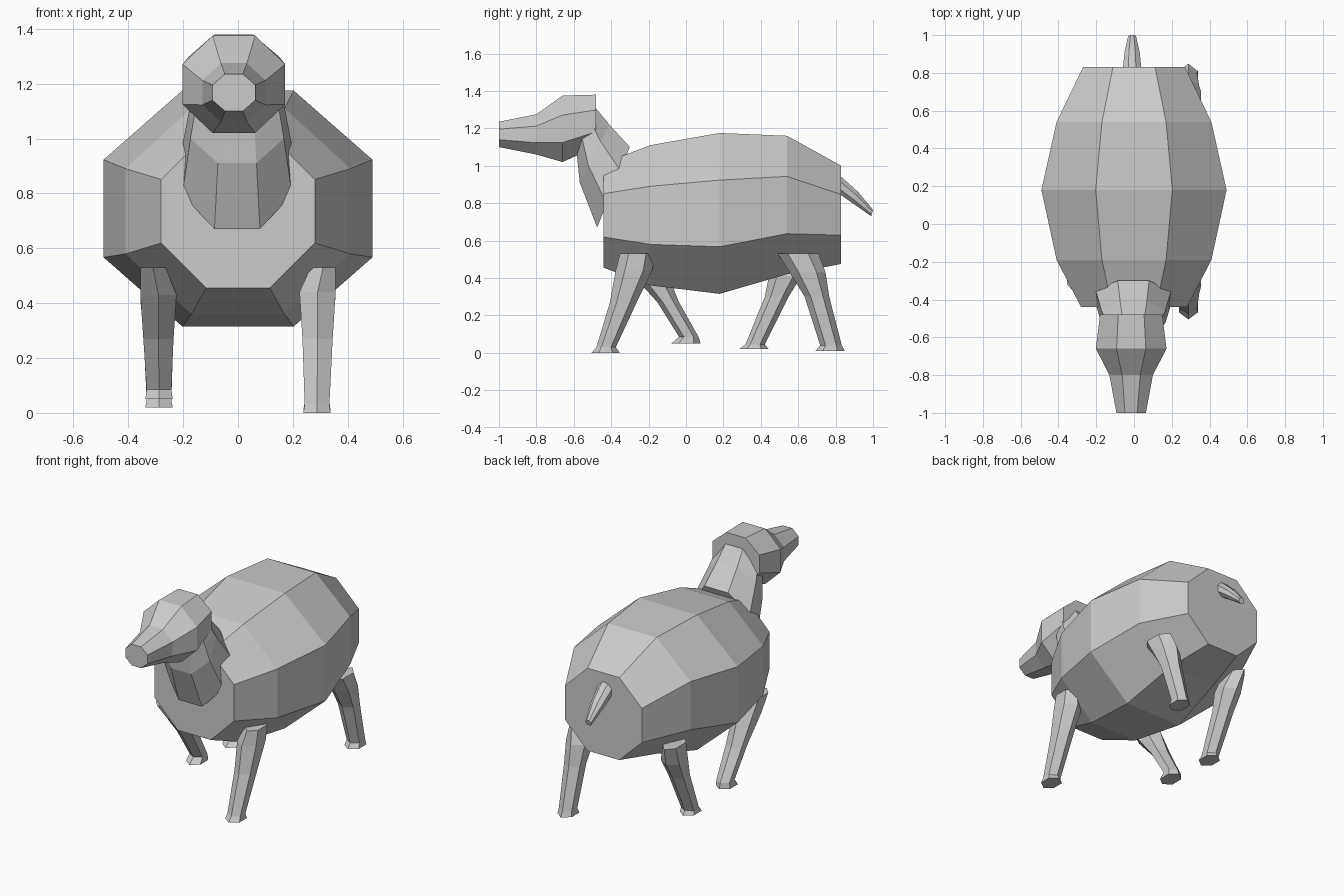
import bpy, bmesh, math
from mathutils import Vector

cube = bpy.data.objects.get("Cube")
if cube:
    bpy.data.objects.remove(cube)

grey = bpy.data.materials.new("plain grey")
grey.use_nodes = True
GREY = (0.6, 0.6, 0.6, 1)
grey.diffuse_color = GREY
grey.node_tree.nodes["Principled BSDF"].inputs["Base Color"].default_value = GREY


def loft(name, rings, sides=8):
    """Skin flat-sided rings given as (centre, half width along x, second half axis)."""
    bm = bmesh.new()
    loops = []
    grow = 1 / math.cos(math.pi / sides)
    for centre, half_x, axis in rings:
        loop = []
        for k in range(sides):
            a = (k + 0.5) * math.tau / sides
            p = Vector(centre) + grow * (Vector((half_x, 0, 0)) * math.cos(a)
                                         + Vector(axis) * math.sin(a))
            loop.append(bm.verts.new(p))
        loops.append(loop)
    for lo, hi in zip(loops, loops[1:]):
        for k in range(sides):
            n = (k + 1) % sides
            bm.faces.new((lo[k], lo[n], hi[n], hi[k]))
    bm.faces.new(loops[0])
    bm.faces.new(loops[-1])
    bmesh.ops.recalc_face_normals(bm, faces=bm.faces)
    mesh = bpy.data.meshes.new(name)
    bm.to_mesh(mesh)
    bm.free()
    mesh.materials.append(grey)
    obj = bpy.data.objects.new(name, mesh)
    bpy.context.collection.objects.link(obj)
    return obj


def upright(x, stations):
    """Vertical rings from (y, bottom, top, half width)."""
    return [((x, y, (lo + hi) / 2), w, (0, 0, (hi - lo) / 2)) for y, lo, hi, w in stations]


def tilted(x, stations):
    """Leaning rings from (bottom y, bottom z, top y, top z, half width)."""
    return [((x, (y0 + y1) / 2, (z0 + z1) / 2), w, (0, (y1 - y0) / 2, (z1 - z0) / 2))
            for y0, z0, y1, z1, w in stations]


# Barrel body
loft("body", upright(0, [
    (-0.44, 0.455, 1.015, 0.28),
    (-0.19, 0.36, 1.11, 0.41),
    (0.18, 0.315, 1.175, 0.49),
    (0.54, 0.42, 1.16, 0.41),
    (0.83, 0.475, 1.0, 0.27)]))

# Head tapering to the muzzle
loft("head", upright(-0.015, [
    (-1.0, 1.10, 1.235, 0.078),
    (-0.80, 1.06, 1.275, 0.115),
    (-0.66, 1.02, 1.375, 0.187),
    (-0.48, 1.10, 1.38, 0.165)]))

# Neck leaning forward into the head
loft("neck", tilted(-0.003, [
    (-0.475, 0.67, -0.30, 1.10, 0.2),
    (-0.568, 0.91, -0.41, 1.22, 0.17),
    (-0.59, 1.12, -0.50, 1.33, 0.14)]))

# Short drooping tail
loft("tail", tilted(-0.01, [
    (0.79, 0.87, 0.82, 0.95, 0.05),
    (0.89, 0.80, 0.92, 0.86, 0.04),
    (0.99, 0.73, 1.0, 0.765, 0.02)]))

# Walking legs: side, then (height, y centre, y half depth) from hip to foot
legs = {
    "front_left_leg": (1, [(0.53, -0.26, 0.08), (0.44, -0.278, 0.085), (0.27, -0.335, 0.062),
                           (0.03, -0.427, 0.045), (0.0, -0.43, 0.065)]),
    "front_right_leg": (-1, [(0.53, -0.27, 0.085), (0.43, -0.20, 0.085), (0.27, -0.095, 0.05),
                             (0.085, 0.015, 0.045), (0.05, 0.0, 0.068)]),
    "back_left_leg": (1, [(0.53, 0.60, 0.095), (0.43, 0.65, 0.083), (0.30, 0.70, 0.057),
                          (0.04, 0.775, 0.05), (0.01, 0.77, 0.068)]),
    "back_right_leg": (-1, [(0.53, 0.56, 0.09), (0.41, 0.53, 0.075), (0.30, 0.485, 0.055),
                            (0.045, 0.37, 0.045), (0.02, 0.363, 0.068)]),
}
# x centre and half width shared by every leg
widths = [(0.31, 0.046), (0.29, 0.066), (0.29, 0.055), (0.288, 0.045), (0.288, 0.05)]
for name, (side, stations) in legs.items():
    loft(name, [((side * x, y, z), w, (0, d, 0))
                for (z, y, d), (x, w) in zip(stations, widths)], sides=6)
